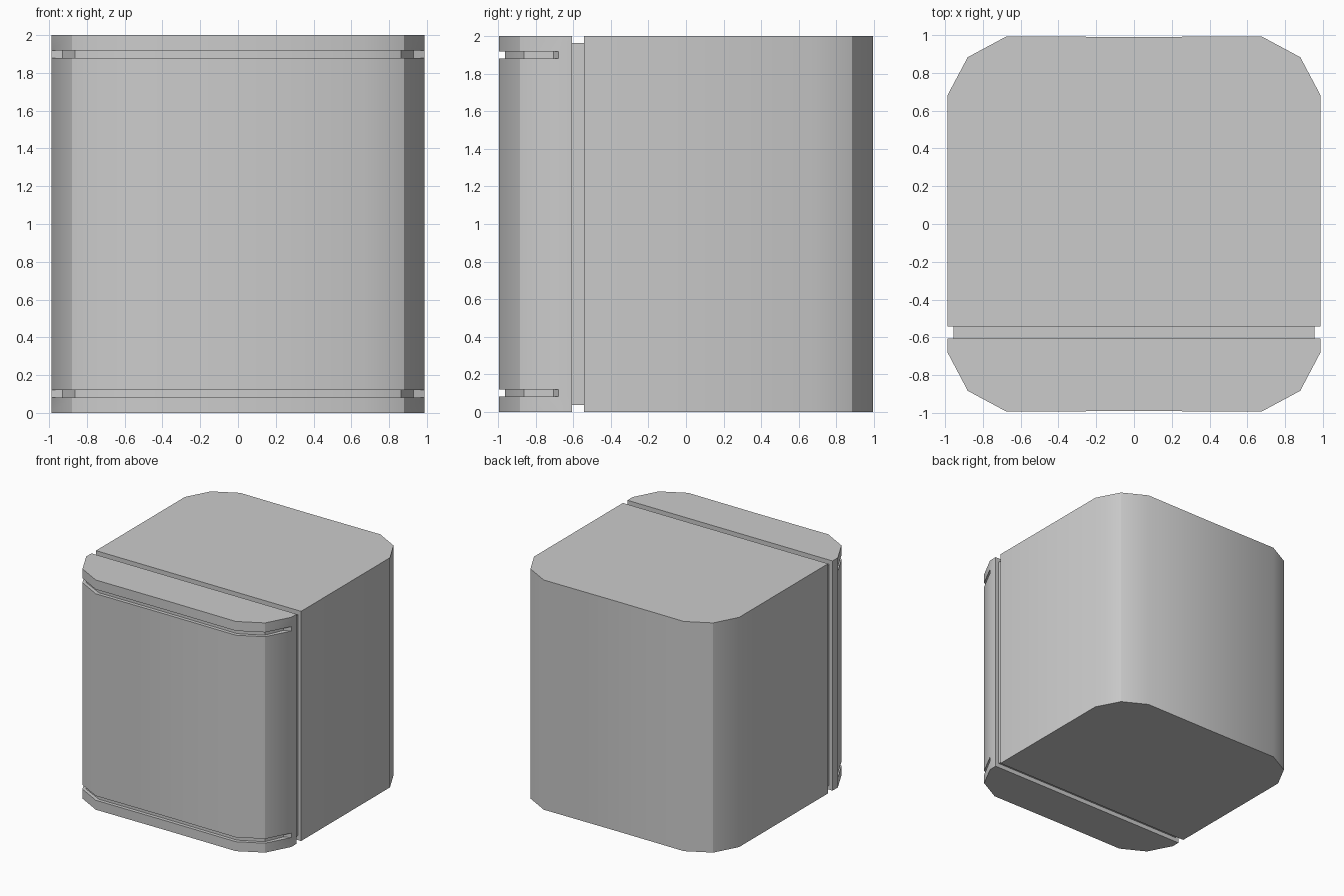
import bpy, bmesh
from math import radians

if "Cube" in bpy.data.objects:
    bpy.data.objects.remove(bpy.data.objects["Cube"])


def mirrored(half):
    """Complete a right-hand half outline by mirroring it across x = 0."""
    return half + [(-x, y) for x, y in reversed(half) if x > 0]


def loft(name, layers):
    """Stack closed outlines at given heights, skin them and cap both ends."""
    bm = bmesh.new()
    rings = [[bm.verts.new((x, y, z)) for x, y in outline] for outline, z in layers]
    n = len(rings[0])
    for a, b in zip(rings, rings[1:]):
        for i in range(n):
            j = (i + 1) % n
            bm.faces.new((a[i], a[j], b[j], b[i]))
    bm.faces.new(rings[0])
    bm.faces.new(rings[-1])
    bmesh.ops.remove_doubles(bm, verts=bm.verts[:], dist=0.0005)
    bmesh.ops.recalc_face_normals(bm, faces=bm.faces[:])
    mesh = bpy.data.meshes.new(name)
    bm.to_mesh(mesh)
    bm.free()
    obj = bpy.data.objects.new(name, mesh)
    bpy.context.collection.objects.link(obj)
    bpy.ops.object.select_all(action='DESELECT')
    obj.select_set(True)
    bpy.context.view_layer.objects.active = obj
    bpy.ops.object.shade_smooth_by_angle(angle=radians(30))
    return obj


# Main cabinet block with faceted rear corners
cabinet = mirrored([(0, 0.99), (0.675, 0.993), (0.88, 0.883), (0.988, 0.68), (0.988, -0.543)])
loft("cabinet", [(cabinet, 0), (cabinet, 2)])

# Front door: full outline, stepping inward at the two handle grooves
door = mirrored([(0, -0.99), (0.675, -0.993), (0.88, -0.883), (0.988, -0.678),
                 (0.988, -0.678), (0.988, -0.605)])
groove = mirrored([(0, -0.96), (0.665, -0.963), (0.862, -0.862), (0.93, -0.705),
                   (0.988, -0.678), (0.988, -0.605)])
layers = [(door, 0)]
for low, high in ((0.082, 0.12), (1.88, 1.918)):
    layers += [(door, low), (groove, low), (groove, high), (door, high)]
loft("door", layers + [(door, 2)])

# Recessed seal between the door and the cabinet
seal = mirrored([(0.956, -0.605), (0.956, -0.543)])
loft("door_seal", [(seal, 0.038), (seal, 1.963)])
